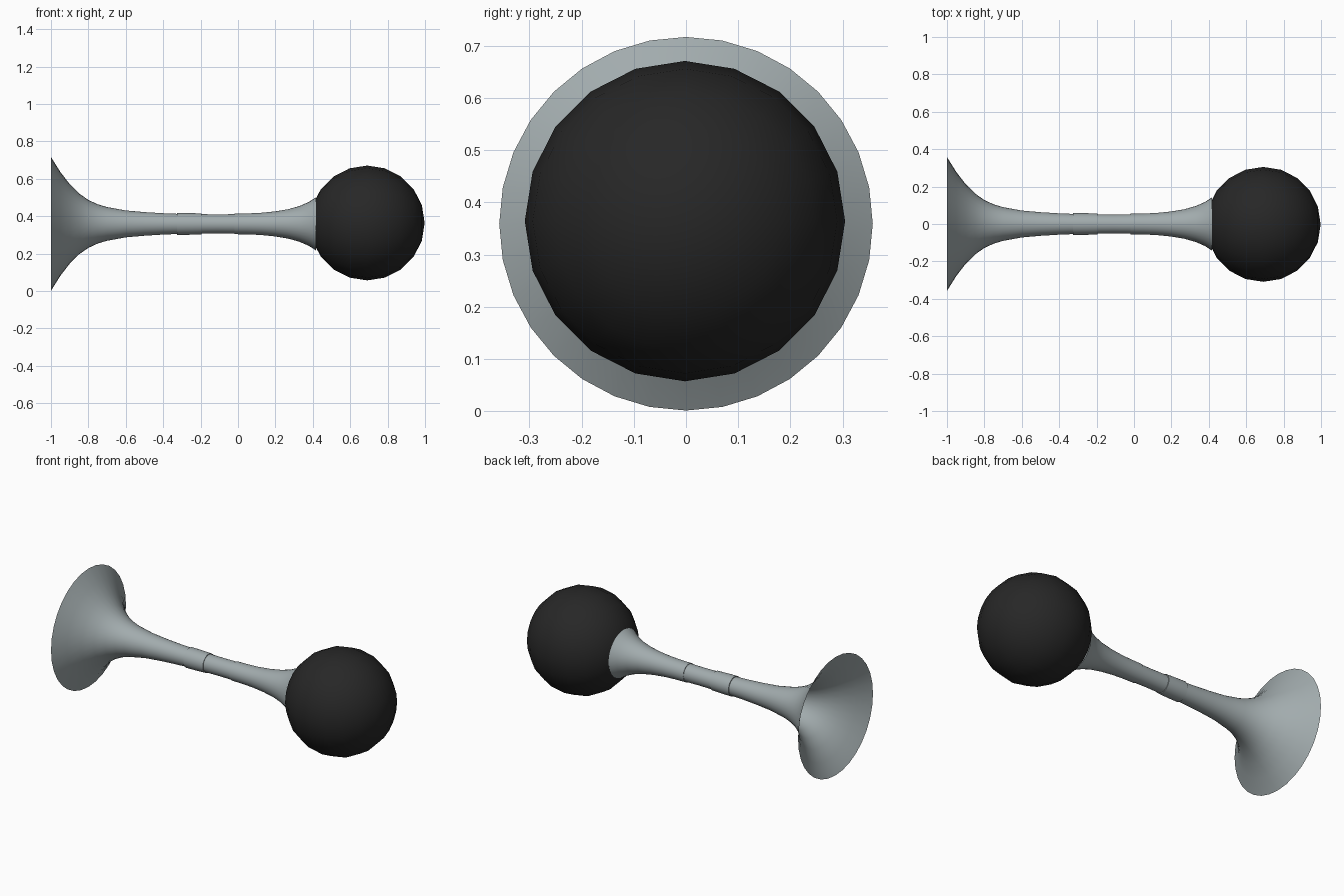
import bpy, bmesh, math
from mathutils import Matrix

if "Cube" in bpy.data.objects:
    bpy.data.objects.remove(bpy.data.objects["Cube"])

AXIS_Z = 0.359


def material(name, colour):
    m = bpy.data.materials.new(name)
    m.diffuse_color = colour
    m.use_nodes = True
    m.node_tree.nodes["Principled BSDF"].inputs["Base Color"].default_value = m.diffuse_color
    return m


def finish(name, bm, mat, angle):
    me = bpy.data.meshes.new(name)
    bm.to_mesh(me)
    bm.free()
    ob = bpy.data.objects.new(name, me)
    bpy.context.collection.objects.link(ob)
    me.materials.append(mat)
    bpy.ops.object.select_all(action='DESELECT')
    ob.select_set(True)
    bpy.context.view_layer.objects.active = ob
    bpy.ops.object.shade_smooth_by_angle(angle=math.radians(angle))
    return ob


def lathe_x(name, profile, mat, sides=32):
    """Open thin shell turned around the horn's long axis."""
    bm = bmesh.new()
    rings = []
    for x, r in profile:
        rings.append([bm.verts.new((x, r * math.sin(2 * math.pi * i / sides),
                                    AXIS_Z + r * math.cos(2 * math.pi * i / sides)))
                      for i in range(sides)])
    for a, b in zip(rings, rings[1:]):
        for i in range(sides):
            j = (i + 1) % sides
            bm.faces.new((a[i], a[j], b[j], b[i]))
    bmesh.ops.recalc_face_normals(bm, faces=bm.faces)
    return finish(name, bm, mat, 40)


metal = material("metal", (0.36, 0.41, 0.42, 1))
rubber = material("rubber", (0.02, 0.02, 0.02, 1))

# Flared bell, open at the front
lathe_x("bell", [(-1, .358), (-.95, .278), (-.9, .213), (-.85, .163), (-.8, .128),
                 (-.75, .105), (-.7, .09), (-.6, .072), (-.5, .063), (-.4, .057),
                 (-.325, .054)], metal)

# Raised collar and slimmer connecting sleeve
lathe_x("collar", [(-.325, .054), (-.325, .059), (-.26, .058), (-.196, .056),
                   (-.196, .052)], metal)
lathe_x("sleeve", [(-.196, .052), (-.11, .051), (-.02, .052), (-.02, .055)], metal)

# Neck flaring out to hold the bulb
lathe_x("neck", [(-.02, .055), (.05, .056), (.12, .059), (.2, .067), (.27, .079),
                 (.33, .096), (.38, .118), (.418, .143)], metal)

# Rubber squeeze bulb
bm = bmesh.new()
bmesh.ops.create_uvsphere(
    bm, u_segments=20, v_segments=10, radius=0.307,
    matrix=Matrix.Translation((0.691, -0.002, 0.364)) @ Matrix.Rotation(math.pi / 2, 4, 'Y'))
finish("bulb", bm, rubber, 60)
